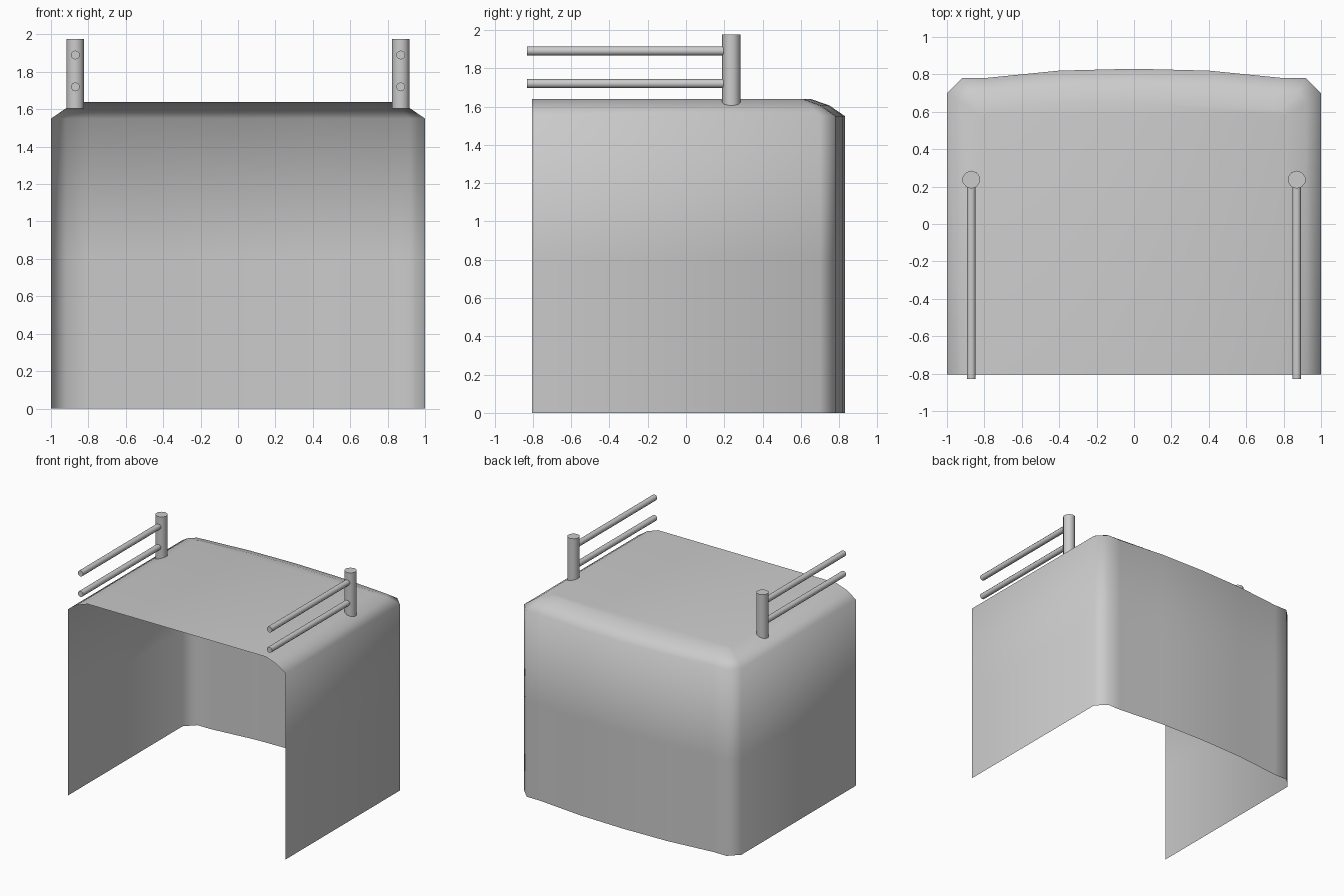
import bpy, bmesh
from mathutils import Matrix, Vector

cube = bpy.data.objects.get("Cube")
if cube:
    bpy.data.objects.remove(cube, do_unlink=True)

grey = bpy.data.materials.new("plain_grey")
grey.use_nodes = True
grey.diffuse_color = (0.6, 0.6, 0.6, 1)
grey.node_tree.nodes["Principled BSDF"].inputs["Base Color"].default_value = (0.6, 0.6, 0.6, 1)


def add_object(name, bm):
    mesh = bpy.data.meshes.new(name)
    bm.to_mesh(mesh)
    bm.free()
    mesh.materials.append(grey)
    obj = bpy.data.objects.new(name, mesh)
    bpy.context.collection.objects.link(obj)
    return obj


def rod(name, start, end, radius, sides):
    start, end = Vector(start), Vector(end)
    axis = end - start
    bm = bmesh.new()
    turn = axis.to_track_quat('Z', 'Y').to_matrix().to_4x4()
    bmesh.ops.create_cone(bm, cap_ends=True, segments=sides, radius1=radius,
                          radius2=radius, depth=axis.length,
                          matrix=Matrix.Translation((start + end) / 2) @ turn)
    for f in bm.faces:
        f.smooth = len(f.verts) == 4
    for e in bm.edges:
        e.smooth = all(f.smooth for f in e.link_faces)
    return add_object(name, bm)


# Shell: U-shaped outlines stacked upwards, open at the front and bottom
FRONT = -0.805
wall = [(1, FRONT), (1, 0.70), (0.92, 0.78), (0.8, 0.78), (0.4, 0.82), (0, 0.83)]
shoulder = [(0.92, FRONT), (0.92, 0.65), (0.87, 0.70), (0.78, 0.71), (0.4, 0.74), (0, 0.75)]
roof = [(0.82, FRONT), (0.82, 0.58), (0.79, 0.61), (0.74, 0.615), (0.4, 0.64), (0, 0.65)]
levels = [(wall, 0), (wall, 0.8), (wall, 1.55), (shoulder, 1.605), (roof, 1.64)]

bm = bmesh.new()
rings = []
for outline, z in levels:
    full = outline + [(-x, y) for x, y in outline[-2::-1]]
    rings.append([bm.verts.new((x, y, z)) for x, y in full])
for low, high in zip(rings, rings[1:]):
    for i in range(len(low) - 1):
        bm.faces.new((low[i], low[i + 1], high[i + 1], high[i]))
bm.faces.new(rings[-1])
for f in bm.faces:
    f.smooth = True
add_object("shell", bm)

# Handrails: a post and two bars on each side
for side, x in (("left", 0.87), ("right", -0.87)):
    rod(side + "_post", (x, 0.237, 1.605), (x, 0.237, 1.975), 0.048, 10)
    for level, z in (("lower", 1.72), ("upper", 1.89)):
        rod(f"{side}_{level}_rail", (x, -0.83, z), (x, 0.22, z), 0.024, 10)
